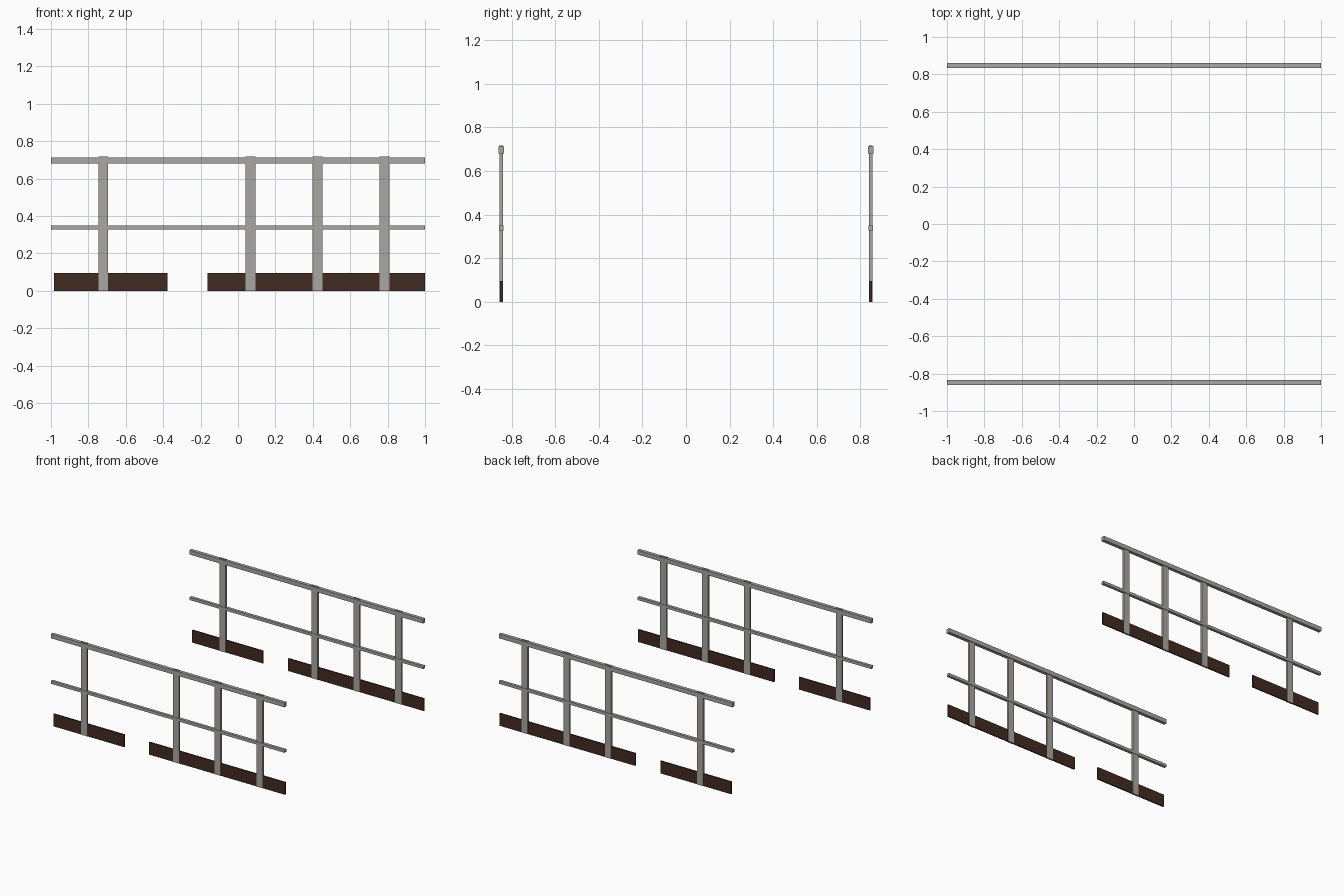
import bpy

# Remove the default cube
cube = bpy.data.objects.get("Cube")
if cube:
    bpy.data.objects.remove(cube, do_unlink=True)


def material(name, colour):
    mat = bpy.data.materials.new(name)
    mat.use_nodes = True
    mat.diffuse_color = colour
    mat.node_tree.nodes["Principled BSDF"].inputs["Base Color"].default_value = colour
    return mat


steel = material("warm_grey_steel", (0.40, 0.39, 0.36, 1))
brown = material("dark_brown", (0.055, 0.024, 0.016, 1))


def box(name, x_range, y, thickness, z_range, mat):
    """Box spanning x_range and z_range, centred on y."""
    (x0, x1), (z0, z1) = x_range, z_range
    bpy.ops.mesh.primitive_cube_add(size=1, location=((x0 + x1) / 2, y, (z0 + z1) / 2))
    obj = bpy.context.object
    obj.name = name
    obj.scale = (x1 - x0, thickness, z1 - z0)
    bpy.ops.object.transform_apply(location=False, rotation=False, scale=True)
    obj.data.materials.append(mat)


POST_CENTRES = (-0.72, 0.067, 0.425, 0.783)
POST_HALF = 0.026
BOARD_SPANS = ((-0.983, -0.377), (-0.163, 1.0))

for side, y in (("front", -0.848), ("back", 0.848)):
    # Handrail and mid rail
    box(side + "_handrail", (-1, 1), y, 0.026, (0.68, 0.713), steel)
    box(side + "_mid_rail", (-1, 1), y, 0.022, (0.327, 0.349), steel)
    # Flat upright posts, just proud of the handrail top
    for i, x in enumerate(POST_CENTRES, 1):
        box(f"{side}_post_{i}", (x - POST_HALF, x + POST_HALF), y, 0.015,
            (0, 0.718), steel)
    # Kick boards with a gap between them
    for i, span in enumerate(BOARD_SPANS, 1):
        box(f"{side}_kick_board_{i}", span, y, 0.010, (0, 0.096), brown)
